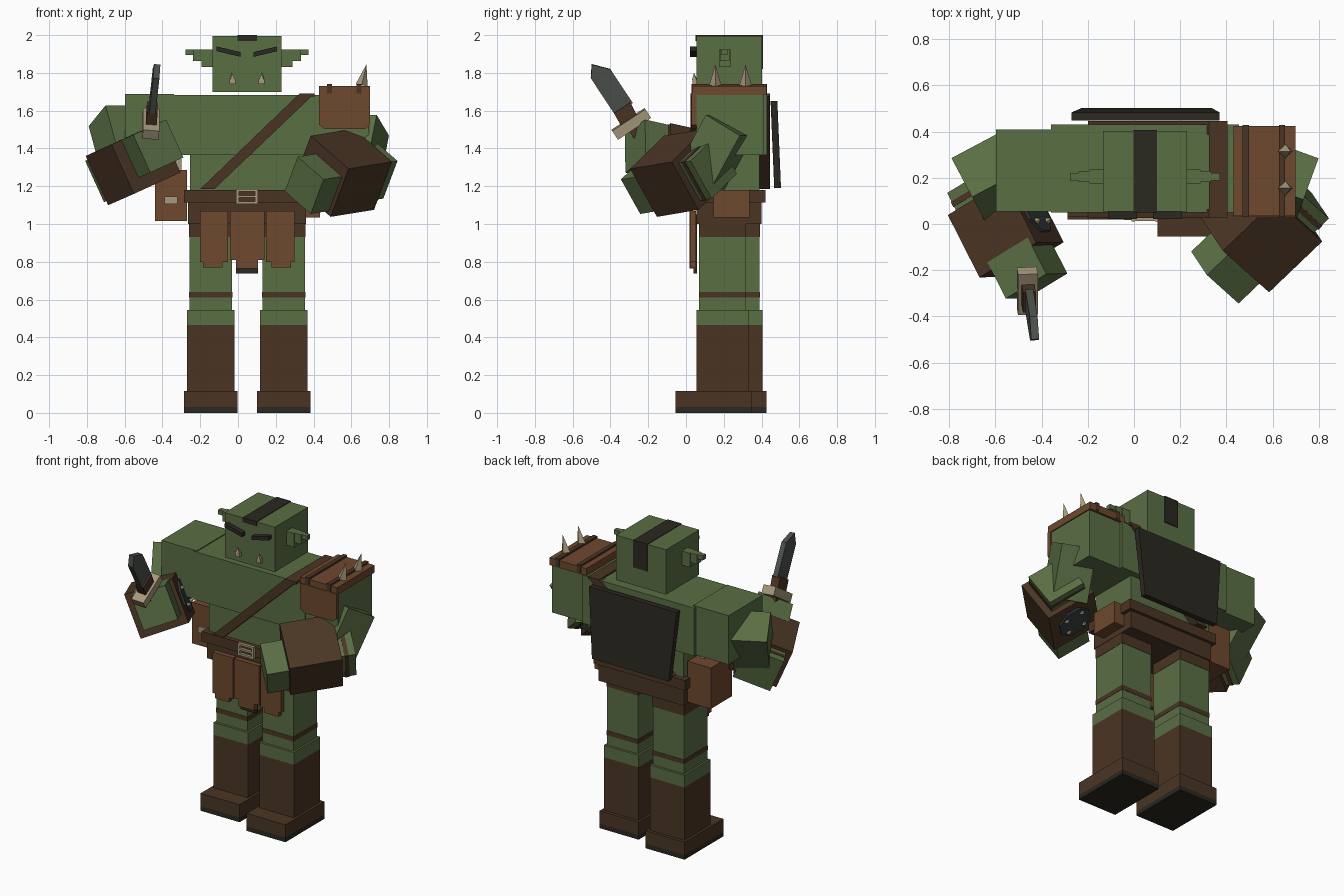
import bpy, bmesh, math
from mathutils import Vector, Matrix

if "Cube" in bpy.data.objects:
    bpy.data.objects.remove(bpy.data.objects["Cube"])


def mat(name, r, g, b):
    m = bpy.data.materials.new(name)
    m.diffuse_color = [(c / 255 / 12.92 if c < 11 else ((c / 255 + .055) / 1.055) ** 2.4)
                       for c in (r, g, b)] + [1]
    m.use_nodes = True
    m.node_tree.nodes["Principled BSDF"].inputs["Base Color"].default_value = m.diffuse_color
    return m


GREEN = mat("skin green", 90, 110, 68)
BROWN = mat("dark leather", 74, 53, 36)
TAN = mat("red brown leather", 110, 72, 46)
BONE = mat("bone", 166, 152, 124)
BLACK = mat("black brown", 42, 40, 32)
STEEL = mat("steel", 76, 81, 76)
PLATE = mat("dark iron", 54, 60, 62)


def mesh_obj(name, verts, faces, m):
    me = bpy.data.meshes.new(name)
    me.from_pydata([tuple(v) for v in verts], [], faces)
    bm = bmesh.new()
    bm.from_mesh(me)
    bmesh.ops.recalc_face_normals(bm, faces=bm.faces)
    bm.to_mesh(me)
    bm.free()
    me.materials.append(m)
    ob = bpy.data.objects.new(name, me)
    bpy.context.collection.objects.link(ob)
    return ob


def prism(name, pts, depth, m, o=(0, 0, 0), u=(1, 0, 0), v=(0, 0, 1), w=(0, 1, 0)):
    """Extrude a 2D outline (along u, v) from depth[0] to depth[1] along w."""
    o, u, v, w = map(Vector, (o, u, v, w))
    n = len(pts)
    verts = [o + u * a + v * b + w * d for d in depth for a, b in pts]
    faces = [list(range(n)), list(range(n, 2 * n))]
    faces += [[i, (i + 1) % n, n + (i + 1) % n, n + i] for i in range(n)]
    return mesh_obj(name, verts, faces, m)


def box(name, x, y, z, m):
    return prism(name, [(x[0], z[0]), (x[1], z[0]), (x[1], z[1]), (x[0], z[1])], y, m)


def obox(name, c, axes, size, m):
    """Box with centre c along three unit axes."""
    a, b, d = [s / 2 for s in size]
    return prism(name, [(-a, -b), (a, -b), (a, b), (-a, b)], (-d, d), m, c, *axes)


def spike(name, base, tip, r, m):
    base, tip = Vector(base), Vector(tip)
    q = (tip - base).to_track_quat('Z', 'Y')
    ring = [base + q @ Vector((r * math.cos(i * math.pi / 2), r * math.sin(i * math.pi / 2), 0)) for i in range(4)]
    mesh_obj(name, ring + [tip], [[0, 1, 2, 3]] + [[i, (i + 1) % 4, 4] for i in range(4)], m)


# Legs and boots: the right one stands further forward
for side, cx, dy in (("left", -.145, .075), ("right", .243, 0)):
    def seg(part, hw, y0, y1, z0, z1, m):
        box(f"{side}_{part}", (cx - hw, cx + hw), (y0 + dy, y1 + dy), (z0, z1), m)
    seg("sole", .142, -.055, .35, 0, .03, BLACK)
    seg("foot", .142, -.055, .35, .03, .115, BROWN)
    seg("boot", .126, .055, .33, .115, .465, BROWN)
    seg("boot_cuff", .126, .055, .33, .465, .545, GREEN)
    seg("shin", .113, .07, .315, .545, .61, GREEN)
    seg("knee_band", .115, .068, .317, .61, .64, BROWN)
    seg("thigh", .113, .07, .315, .64, .93, GREEN)
    seg("shorts_leg", .115, .068, .317, .93, 1.0, BROWN)

# Hips, belt, buckle
box("hips", (-.265, .36), (.055, .40), (1.0, 1.13), BROWN)
box("belt", (-.287, .382), (.03, .42), (1.115, 1.18), BROWN)
for x in ((-.01, .004), (.091, .105)):
    box("buckle_side", x, (.01, .032), (1.105, 1.185), BONE)
for z in (1.105, 1.139, 1.172):
    box("buckle_bar", (0, .095), (.012, .032), (z, z + .013), BONE)

# Loincloth panels
for s in (-1, 1):
    pts = [(.1, 1.07), (.25, 1.07), (.25, .80), (.232, .80), (.232, .77), (.13, .77), (.13, .80), (.1, .80)]
    prism("loincloth_side", [(.048 + s * a, b) for a, b in pts], (.022, .054), TAN)
prism("loincloth_middle", [(-.043, 1.07), (.139, 1.07), (.139, .81), (.105, .81), (.105, .765),
                           (-.01, .765), (-.01, .81), (-.043, .81)], (.018, .05), TAN)
box("loincloth_lining", (-.01, .105), (.04, .058), (.738, 1.05), BLACK)

# Pouches
box("left_pouch", (-.44, -.27), (.15, .37), (1.015, 1.285), TAN)
box("pouch_clasp", (-.39, -.32), (.138, .15), (1.105, 1.145), BONE)
for y in (.18, .25):
    box("pouch_vial", (-.335, -.3), (y, y + .035), (1.285, 1.365), BONE)
box("right_pouch", (.36, .435), (.145, .335), (1.035, 1.18), TAN)

# Torso and diagonal strap
box("belly", (-.255, .35), (.06, .39), (1.18, 1.365), GREEN)
box("chest", (-.36, .455), (.05, .43), (1.365, 1.682), GREEN)
band = [(-.20, 1.185), (-.125, 1.185), (.405, 1.69), (.325, 1.69)]
prism("strap_front", band, (.025, .062), BROWN)
prism("strap_back", band, (.388, .445), BROWN)
box("strap_top", (.325, .405), (.025, .445), (1.675, 1.692), BROWN)

# Back shield, leaning slightly, narrower at the bottom
prism("back_shield", [(-.27, 1.65), (.37, 1.65), (.335, 1.19), (-.225, 1.19)], (0, .036), BLACK,
      o=(0, .517, 0), v=(0, -.042, 1))

# Head
box("head", (-.135, .23), (.055, .402), (1.70, 1.996), GREEN)
box("hair_top", (-.002, .1), (.051, .406), (1.992, 2.0), BLACK)
box("hair_front", (-.002, .1), (.049, .057), (1.97, 2.0), BLACK)
box("hair_back", (-.002, .1), (.4, .408), (1.82, 2.0), BLACK)
for s in (-1, 1):
    X = lambda a: .0475 + s * a
    prism("eyebrow", [(X(.035), 1.885), (X(.16), 1.915), (X(.16), 1.94), (X(.035), 1.91)], (.022, .056), BLACK)
    box("tusk", (X(.062), X(.093)), (.035, .056), (1.74, 1.768), BONE)
    spike("tusk_tip", (X(.078), .045, 1.765), (X(.08), .042, 1.80), .016, BONE)
    for i, (a, b, z0, hy) in enumerate(((.18, .24, 1.832, .03), (.24, .287, 1.862, .024), (.287, .325, 1.895, .016))):
        box("ear_step", (X(a), X(b)), (.205 - hy, .205 + hy), (z0, 1.925), GREEN)

# Shoulders
box("left_shoulder", (-.598, -.34), (.055, .41), (1.365, 1.688), GREEN)
box("right_shoulder", (.435, .693), (.055, .41), (1.365, 1.685), GREEN)

# Spiked pad on the right shoulder
box("pad_top", (.43, .70), (.035, .425), (1.682, 1.73), TAN)
prism("pad_front", [(.43, 1.69), (.70, 1.69), (.70, 1.525), (.67, 1.502), (.46, 1.502), (.43, 1.525)], (.03, .056), TAN)
for x in (.47, .627):
    box("pad_band", (x, x + .028), (.03, .428), (1.69, 1.742), BROWN)
for y in (.155, .315):
    spike("pad_spike", (.655, y, 1.735), (.68, y, 1.845), .032, BONE)


def arm(side, corner, e, h, k, hand_c, elbow_c, yaw, plate_axis):
    """Bracer from a front corner and three edges; e runs back toward the elbow."""
    corner, e, h, k = map(Vector, (corner, e, h, k))
    c = corner + (e + h + k) / 2
    length = e.length
    ae = e.normalized()
    ah = (h - ae * h.dot(ae)).normalized()
    ak = ae.cross(ah)
    if ak.dot(k) < 0:
        ak = -ak
    ax = (ah, ak, ae)
    obox(side + "_bracer", c, ax, (h.length, k.length, length), BROWN)
    obox(side + "_hand", hand_c, ax, (.22, .22, .18), GREEN)
    obox(side + "_forearm", c + ae * (length / 2 + .02), ax, (.24, .24, .14), GREEN)
    obox(side + "_forearm_band", c + ae * (length / 2 + .035), ax, (.246, .246, .025), BROWN)
    # elbow block, tilted backward
    r = (Matrix.Rotation(yaw, 3, 'Z') @ Matrix.Rotation(math.radians(-30), 3, 'X')).transposed()
    obox(side + "_elbow", elbow_c, (r[0], r[1], r[2]), (.22, .22, .33), GREEN)
    # studded iron plate
    n, t, half = (ah, ak, h.length / 2) if plate_axis == 'h' else (ak, ah, k.length / 2)
    pc = c + n * half
    ring = [(.11 * math.cos(math.radians(22.5 + 45 * i)), .11 * math.sin(math.radians(22.5 + 45 * i))) for i in range(8)]
    prism(side + "_bracer_plate", ring, (0, .012), PLATE, pc, t, ae, n)
    for a in (-.055, .055):
        for b in (-.055, .055):
            p = pc + t * a + ae * b + n * .01
            spike(side + "_plate_stud", p, p + n * .025, .018, BONE)


arm("left", (-.67, -.23, 1.42), (-.137, .27, -.06), (.12, 0, -.26), (.246, .15, .113),
    (-.462, -.19, 1.395), (-.61, .18, 1.43), math.radians(28), 'k')
arm("right", (.575, -.305, 1.29), (.23, .22, .037), (-.075, .16, -.25), (-.2, .18, .175),
    (.415, -.17, 1.215), (.635, .155, 1.38), math.radians(-20), 'h')

# Short sword in the left hand
axis = Vector((.09, -.55, .83)).normalized()
width = Vector((0, .835, .55)).normalized()
thick = axis.cross(width).normalized()
sw = dict(o=(-.462, -.29, 1.53), u=width, v=axis, w=thick)
prism("sword_blade", [(-.045, .09), (.068, .09), (.068, .305), (0, .38), (-.045, .32)], (-.017, .017), STEEL, **sw)
prism("sword_collar", [(-.05, .02), (.05, .02), (.06, .1), (-.045, .1)], (-.028, .028), BROWN, **sw)
prism("sword_guard", [(-.105, -.028), (.105, -.028), (.105, .028), (-.105, .028)], (-.043, .043), BONE, **sw)
prism("sword_grip", [(-.03, -.16), (.03, -.16), (.03, -.02), (-.03, -.02)], (-.022, .022), BROWN, **sw)
